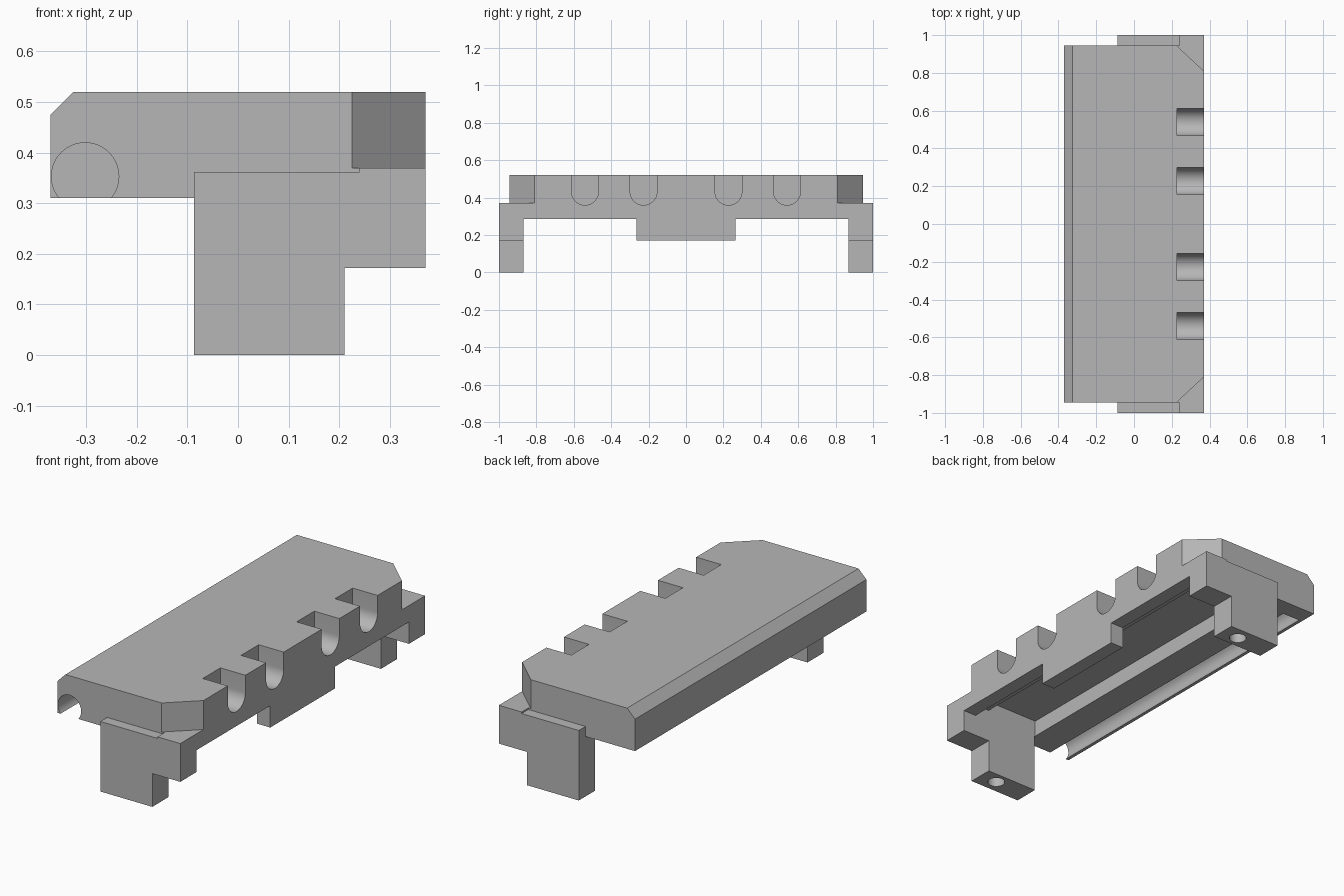
import bpy, bmesh, math
from mathutils import Vector

cube = bpy.data.objects.get("Cube")
if cube:
    bpy.data.objects.remove(cube, do_unlink=True)

grey = bpy.data.materials.new("plain_grey")
grey.use_nodes = True
GREY = (0.47, 0.47, 0.47, 1)
grey.diffuse_color = GREY
grey.node_tree.nodes["Principled BSDF"].inputs["Base Color"].default_value = GREY


def prism(name, points, axis, lo, hi):
    """Extrude a 2D profile along an axis; the profile uses the other two axes in order."""
    def place(p, d):
        v = list(p)
        v.insert("xyz".index(axis), d)
        return Vector(v)
    bm = bmesh.new()
    face = bm.faces.new([bm.verts.new(place(p, lo)) for p in points])
    new = bmesh.ops.extrude_face_region(bm, geom=[face])["geom"]
    shift = place((0, 0), hi - lo)
    bmesh.ops.translate(bm, vec=shift, verts=[g for g in new if isinstance(g, bmesh.types.BMVert)])
    bmesh.ops.recalc_face_normals(bm, faces=bm.faces)
    mesh = bpy.data.meshes.new(name)
    bm.to_mesh(mesh)
    bm.free()
    mesh.materials.append(grey)
    obj = bpy.data.objects.new(name, mesh)
    bpy.context.collection.objects.link(obj)
    return obj


def arc(cx, cy, r, start, end, n):
    return [(cx + r * math.cos(start + (end - start) * i / n),
             cy + r * math.sin(start + (end - start) * i / n)) for i in range(n + 1)]


def circle(cx, cy, r, n=48):
    return arc(cx, cy, r, 0, math.tau, n)[:-1]


helpers = []


def combine(target, other, operation):
    mod = target.modifiers.new(other.name, 'BOOLEAN')
    mod.operation = operation
    mod.solver = 'EXACT'
    mod.object = other
    other.hide_render = True
    helpers.append(other)


# Long deck with a bevelled rear edge
deck = prism("bench_body", [(-.37, .31), (.37, .31), (.37, .52), (-.325, .52), (-.37, .475)],
             "y", -.945, .945)

# Front skirt with a deeper middle
skirt = prism("front_skirt", [(-.9, .285), (-.265, .285), (-.265, .172), (.265, .172),
                              (.265, .285), (.9, .285), (.9, .4), (-.9, .4)], "x", .28, .37)
combine(deck, skirt, 'UNION')

# Hollow underside
pocket = prism("underside_pocket", [(-.09, .1), (-.09, .395), (.21, .395), (.21, .345),
                                    (.295, .345), (.295, .1)], "y", -.868, .868)
combine(deck, pocket, 'DIFFERENCE')

# Stepped legs, corner cuts and screw holes at both ends
leg_profile = [(-.087, 0), (.21, 0), (.21, .172), (.37, .172), (.37, .37),
               (.24, .37), (.24, .362), (-.087, .362)]
for side, s in (("right", -1), ("left", 1)):
    leg = prism(side + "_leg", leg_profile, "y", *sorted((s * .868, s)))
    combine(deck, leg, 'UNION')
    corner = [(.225, .945), (.37, .81), (.5, .689), (.5, 1.1), (.225, 1.1)]
    combine(deck, prism(side + "_corner_cut", [(x, s * y) for x, y in corner], "z", .37, .7),
            'DIFFERENCE')
    combine(deck, prism(side + "_screw_hole", circle(.11, s * .93, .042), "z", -.1, .15),
            'DIFFERENCE')

# Round-bottomed notches along the front edge
for i, y in enumerate((-.54, -.227, .227, .54)):
    outline = [(y + .072, .7), (y - .072, .7)] + arc(y, .432, .072, math.pi, math.tau, 24)
    combine(deck, prism(f"notch_{i}", outline, "x", .227, .5), 'DIFFERENCE')

# Round channel under the rear edge, closed at one end
combine(deck, prism("rear_channel", circle(-.302, .353, .0665, 64), "y", -1.1, .85), 'DIFFERENCE')

# Bake the booleans, tidy flat areas and remove the cutters
bpy.context.view_layer.update()
graph = bpy.context.evaluated_depsgraph_get()
mesh = bpy.data.meshes.new_from_object(deck.evaluated_get(graph))
deck.modifiers.clear()
deck.data = mesh
bm = bmesh.new()
bm.from_mesh(mesh)
bmesh.ops.remove_doubles(bm, verts=bm.verts, dist=.0001)
bmesh.ops.dissolve_limit(bm, angle_limit=.01, verts=bm.verts, edges=bm.edges)
bm.to_mesh(mesh)
bm.free()
for h in helpers:
    bpy.data.objects.remove(h, do_unlink=True)

for o in bpy.context.selected_objects:
    o.select_set(False)
deck.select_set(True)
bpy.context.view_layer.objects.active = deck
bpy.ops.object.shade_smooth_by_angle(angle=math.radians(30))
